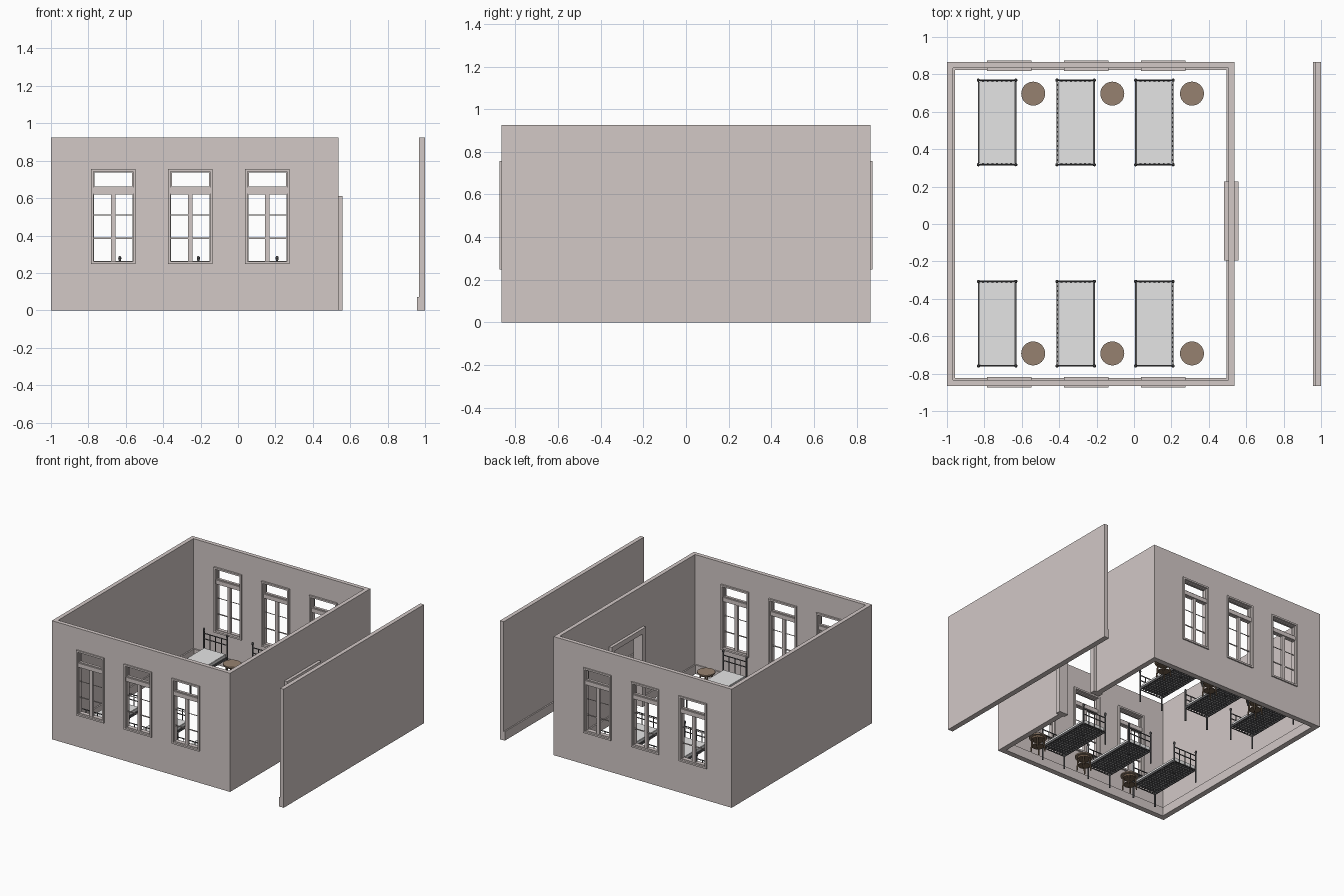
import bpy, bmesh, math
from mathutils import Matrix, Vector

if "Cube" in bpy.data.objects:
    bpy.data.objects.remove(bpy.data.objects["Cube"])


def material(name, r, g, b):
    m = bpy.data.materials.new(name)
    m.use_nodes = True
    m.diffuse_color = (r, g, b, 1)
    m.node_tree.nodes["Principled BSDF"].inputs["Base Color"].default_value = (r, g, b, 1)
    return m


PLASTER = material("warm grey plaster", .645, .58, .565)
METAL = material("dark iron", .1, .1, .105)
LINEN = material("light grey linen", .785, .785, .785)
WOOD = material("brown wood", .305, .222, .16)
DARK_WOOD = material("dark brown wood", .17, .115, .075)


def box(bm, x0, x1, y0, y1, z0, z1):
    size = Matrix.Diagonal((x1 - x0, y1 - y0, z1 - z0, 1))
    mid = Matrix.Translation(((x0 + x1) / 2, (y0 + y1) / 2, (z0 + z1) / 2))
    bmesh.ops.create_cube(bm, size=1, matrix=mid @ size)


def rod(bm, a, b, r, sides=8, r2=None):
    a, b = Vector(a), Vector(b)
    turn = (b - a).to_track_quat('Z', 'Y').to_matrix().to_4x4()
    bmesh.ops.create_cone(bm, cap_ends=True, segments=sides, radius1=r,
                          radius2=r if r2 is None else r2, depth=(b - a).length,
                          matrix=Matrix.Translation((a + b) / 2) @ turn)


def make(name, bm, mat, smooth=False):
    mesh = bpy.data.meshes.new(name)
    bm.to_mesh(mesh)
    bm.free()
    mesh.materials.append(mat)
    ob = bpy.data.objects.new(name, mesh)
    bpy.context.collection.objects.link(ob)
    if smooth:
        bpy.ops.object.select_all(action='DESELECT')
        ob.select_set(True)
        bpy.context.view_layer.objects.active = ob
        bpy.ops.object.shade_smooth_by_angle()
    return ob


def cut(ob, cutters):
    # apply the cutters, then drop them
    for c in cutters:
        c.hide_render = True
        mod = ob.modifiers.new("cut", 'BOOLEAN')
        mod.operation, mod.solver, mod.object = 'DIFFERENCE', 'EXACT', c
    graph = bpy.context.evaluated_depsgraph_get()
    mesh = bpy.data.meshes.new_from_object(ob.evaluated_get(graph))
    ob.modifiers.clear()
    ob.data = mesh
    for c in cutters:
        bpy.data.objects.remove(c)


def copies(ob, places):
    # first place takes the object itself, the rest share its mesh
    for i, (x, y, turn) in enumerate(places):
        o = ob if i == 0 else bpy.data.objects.new(ob.name, ob.data)
        if i:
            bpy.context.collection.objects.link(o)
        o.location = (x, y, 0)
        o.rotation_euler.z = turn


# Room shell with window and door openings
X0, X1, Y, H, T = -1, .537, .865, .925, .032
WINDOWS = (-.667, -.255, .157)
WW, Z0, Z1 = .119, .248, .756
DOOR = (-.195, .226, .61)
TRIM = .04

bm = bmesh.new()
box(bm, X0, X1, -Y, Y, 0, H)
shell = make("room_walls", bm, PLASTER)
bm = bmesh.new()
box(bm, X0 + T, X1 - T, T - Y, Y - T, -1, 2)
inside = make("inside_cutter", bm, PLASTER)
bm = bmesh.new()
for x in WINDOWS:
    for s in (-1, 1):
        box(bm, x - WW + .01, x + WW - .01, s * Y - .1, s * Y + .1, Z0 + .01, Z1 - .01)
box(bm, X1 - .1, X1 + .1, DOOR[0] + TRIM - .01, DOOR[1] - TRIM + .01, -.1, DOOR[2] - TRIM + .01)
openings = make("opening_cutter", bm, PLASTER)
cut(shell, [inside, openings])

# Skirting boards around the room, interrupted at the door
bm = bmesh.new()
B, SH = .01, .07
xi, xe, yi = X0 + T, X1 - T, Y - T
box(bm, xi, xi + B, -yi, yi, 0, SH)
for s in (-1, 1):
    y0, y1 = sorted((s * yi, s * (yi - B)))
    box(bm, xi, xe, y0, y1, 0, SH)
box(bm, xe - B, xe, -yi, DOOR[0], 0, SH)
box(bm, xe - B, xe, DOOR[1], yi, 0, SH)
make("skirting_boards", bm, PLASTER)

# Detached wall with its own skirting
bm = bmesh.new()
box(bm, 1 - T, 1, -Y, Y, 0, H)
make("detached_wall", bm, PLASTER)
bm = bmesh.new()
box(bm, 1 - T - B, 1 - T, -Y, Y, 0, SH)
make("detached_wall_skirting", bm, PLASTER)

# Door frame
bm = bmesh.new()
dx0, dx1 = .482, .56
box(bm, dx0, dx1, DOOR[0], DOOR[0] + TRIM, 0, DOOR[2])
box(bm, dx0, dx1, DOOR[1] - TRIM, DOOR[1], 0, DOOR[2])
box(bm, dx0, dx1, DOOR[0] + TRIM, DOOR[1] - TRIM, DOOR[2] - TRIM, DOOR[2])
make("door_frame", bm, PLASTER)


def frame(bm, x0, x1, d0, d1, z0, z1, w):
    box(bm, x0, x0 + w, d0, d1, z0, z1)
    box(bm, x1 - w, x1, d0, d1, z0, z1)
    box(bm, x0 + w, x1 - w, d0, d1, z0, z0 + w)
    box(bm, x0 + w, x1 - w, d0, d1, z1 - w, z1)


# Window: casing, transom light, two casements with glazing bars
bm = bmesh.new()
frame(bm, -WW, WW, -.026, .030, Z0, Z1, .013)
inner = WW - .013
box(bm, -inner, inner, -.018, .018, .624, .656)
frame(bm, -inner, inner, -.01, .01, .656, Z1 - .013, .007)
frame(bm, -inner, inner, -.01, .01, Z0 + .013, .624, .004)
box(bm, -.012, .012, -.01, .01, Z0 + .017, .62)
for s in (-1, 1):
    x0, x1 = sorted((s * .012, s * (inner - .004)))
    box(bm, x0, x1, -.003, .003, .382, .389)
    box(bm, x0, x1, -.003, .003, .508, .511)
window = make("window", bm, PLASTER)
copies(window, [(x, s * .849, 0 if s < 0 else math.pi) for s in (-1, 1) for x in WINDOWS])

# Bed frame: posts, rails, spindles, side rails and spring mesh
HW, HL = .1, .226
bm = bmesh.new()
for y, top in ((HL, .266), (-HL, .235)):
    for s in (-1, 1):
        rod(bm, (s * HW, y, 0), (s * HW, y, top), .006)
        bmesh.ops.create_uvsphere(bm, u_segments=10, v_segments=6, radius=.009,
                                  matrix=Matrix.Translation((s * HW, y, top + .012))
                                  @ Matrix.Diagonal((1, 1, 1.5, 1)))
    for z in (top - .018, top - .06, .1):
        rod(bm, (-HW, y, z), (HW, y, z), .004)
    for i in (-1, 0, 1):
        rod(bm, (i * HW / 2, y, .1), (i * HW / 2, y, top - .018), .0035, 6)
for s in (-1, 1):
    box(bm, s * .0995 - .0035, s * .0995 + .0035, -HL, HL, .098, .116)
for i in range(-3, 4):
    box(bm, i * .025 - .005, i * .025 + .005, -HL, HL, .104, .107)
for i in range(-8, 9):
    box(bm, -.097, .097, i * .025 - .005, i * .025 + .005, .1045, .1075)
bed = make("bed_frame", bm, METAL, True)

# Mattress
bm = bmesh.new()
box(bm, -.0955, .0955, -.22, .22, .108, .138)
bmesh.ops.bevel(bm, geom=bm.edges[:], offset=.003, segments=2, affect='EDGES')
mattress = make("mattress", bm, LINEN, True)

beds = [(x, y, t) for y, t in ((.543, 0), (-.533, math.pi)) for x in (-.732, -.312, .109)]
copies(bed, beds)
copies(mattress, beds)

# Round side table: top on a base of apron, four splayed legs and a lower shelf
tables = [(x, y, 0) for y in (.697, -.692) for x in (-.539, -.116, .31)]
bm = bmesh.new()
rod(bm, (0, 0, .108), (0, 0, .118), .064, 32)
table_top = make("side_table_top", bm, WOOD, True)
copies(table_top, tables)

bm = bmesh.new()
rod(bm, (0, 0, .094), (0, 0, .108), .046, 24)
rod(bm, (0, 0, .04), (0, 0, .046), .042, 24)
for i in range(4):
    a = math.pi / 4 + i * math.pi / 2
    c, s = math.cos(a), math.sin(a)
    rod(bm, (.05 * c, .05 * s, 0), (.04 * c, .04 * s, .1), .005, 8, .007)
table_base = make("side_table_base", bm, DARK_WOOD, True)
copies(table_base, tables)
